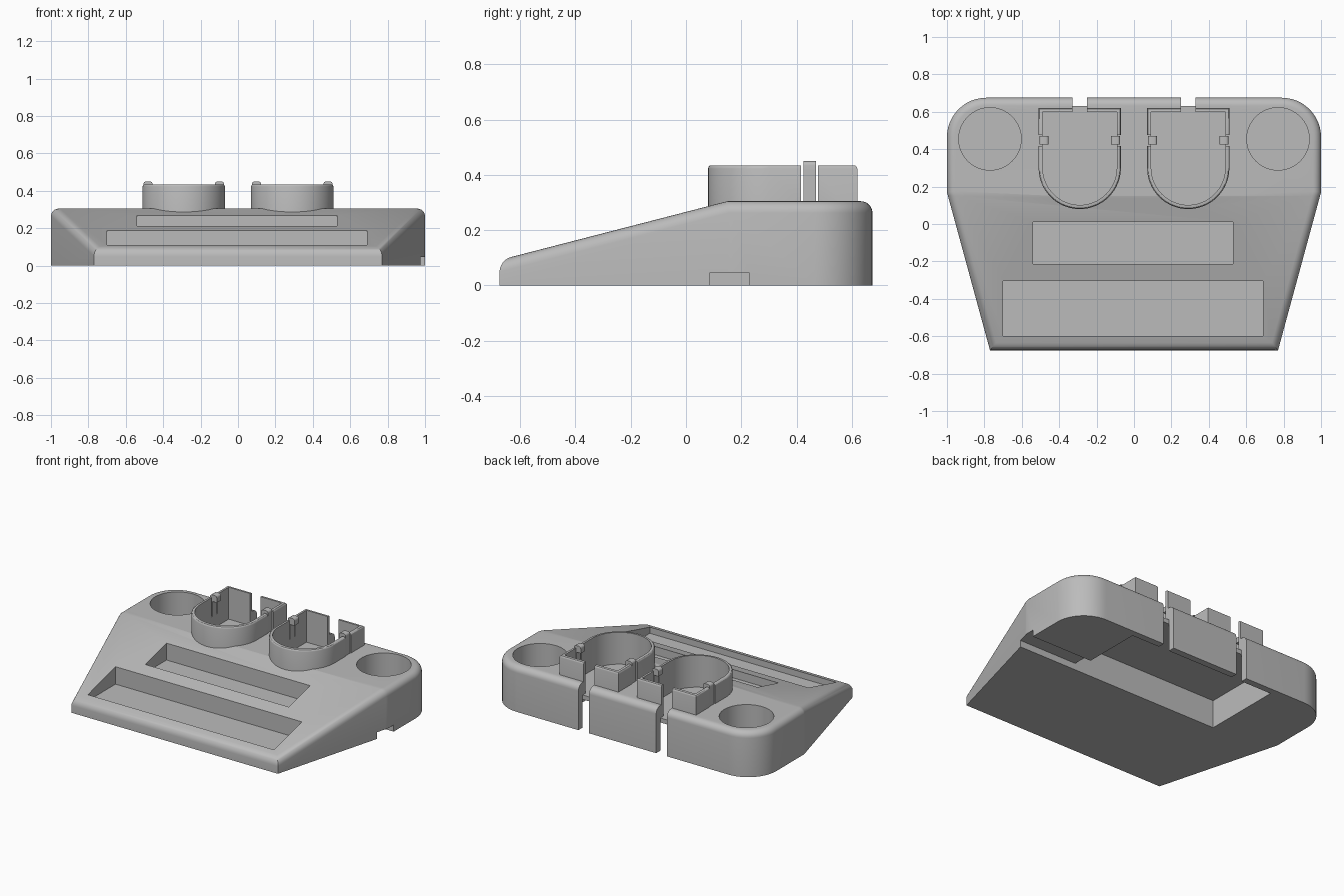
import bpy, bmesh, math
from mathutils import Vector

if "Cube" in bpy.data.objects:
    bpy.data.objects.remove(bpy.data.objects["Cube"])

grey = bpy.data.materials.new("plain grey")
grey.use_nodes = True
COLOUR = (0.5, 0.5, 0.5, 1)
grey.diffuse_color = COLOUR
grey.node_tree.nodes["Principled BSDF"].inputs["Base Color"].default_value = COLOUR


def arc(cx, cy, r, start, end, steps):
    angles = [math.radians(start + (end - start) * i / steps) for i in range(steps + 1)]
    return [(cx + r * math.cos(a), cy + r * math.sin(a)) for a in angles]


def make_object(name, bm):
    bmesh.ops.recalc_face_normals(bm, faces=bm.faces)
    mesh = bpy.data.meshes.new(name)
    bm.to_mesh(mesh)
    bm.free()
    mesh.materials.append(grey)
    obj = bpy.data.objects.new(name, mesh)
    bpy.context.collection.objects.link(obj)
    return obj


def prism_bmesh(outline, z0, z1):
    bm = bmesh.new()
    base = bm.faces.new([bm.verts.new((x, y, z0)) for x, y in outline])
    top = bmesh.ops.extrude_face_region(bm, geom=[base])["geom"]
    verts = [g for g in top if isinstance(g, bmesh.types.BMVert)]
    bmesh.ops.translate(bm, verts=verts, vec=(0, 0, z1 - z0))
    bmesh.ops.recalc_face_normals(bm, faces=bm.faces)
    return bm


def round_rim(bm, radius, segments):
    """Bevel the edges where upward faces meet upright walls."""
    bm.normal_update()
    rim = []
    for e in bm.edges:
        nz = sorted(f.normal.z for f in e.link_faces)
        if len(nz) == 2 and abs(nz[0]) < 0.1 and nz[1] > 0.5:
            rim.append(e)
    bmesh.ops.bevel(bm, geom=rim, offset=radius, segments=segments,
                    profile=0.5, affect='EDGES')


def prism(name, outline, z0, z1):
    return make_object(name, prism_bmesh(outline, z0, z1))


def box(name, x0, x1, y0, y1, z0, z1):
    return prism(name, [(x0, y0), (x1, y0), (x1, y1), (x0, y1)], z0, z1)


def cut(obj, cutters):
    """Subtract each cutter, then discard it."""
    for c in cutters:
        mod = obj.modifiers.new("cut", 'BOOLEAN')
        mod.operation, mod.solver, mod.object = 'DIFFERENCE', 'EXACT', c
    graph = bpy.context.evaluated_depsgraph_get()
    mesh = bpy.data.meshes.new_from_object(obj.evaluated_get(graph))
    obj.modifiers.clear()
    obj.data = mesh
    for c in cutters:
        bpy.data.objects.remove(c)


def smooth(obj):
    bpy.ops.object.select_all(action='DESELECT')
    obj.select_set(True)
    bpy.context.view_layer.objects.active = obj
    bpy.ops.object.shade_smooth_by_angle(angle=math.radians(30))


def tub_outline(cx, inset):
    r = 0.22 - inset
    back = 0.62 - inset
    return arc(cx, 0.3, r, 180, 360, 32) + [(cx + r, back), (cx - r, back)]


# Wedge-shaped base with rounded rear corners
footprint = ([(-0.77, -0.675), (0.77, -0.675), (1, 0.17)]
             + arc(0.79, 0.465, 0.21, 0, 90, 12)
             + arc(-0.79, 0.465, 0.21, 90, 180, 12) + [(-1, 0.17)])
FLOOR, TOP, CREASE = 0.22, 0.305, 0.15
bm = prism_bmesh(footprint, 0, TOP)
bmesh.ops.bisect_plane(bm, geom=bm.verts[:] + bm.edges[:] + bm.faces[:],
                       plane_co=(0, CREASE, 0), plane_no=(0, 1, 0))
for v in bm.verts:
    if v.co.z > 0.2 and v.co.y < CREASE:
        v.co.z = TOP - (CREASE - v.co.y) * 0.258
round_rim(bm, 0.042, 6)
base = make_object("base", bm)

# Two trays, underside pocket and side cable channel
cutters = [
    box("front_tray_cut", -0.70, 0.69, -0.60, -0.305, 0.07, 1),
    box("middle_tray_cut", -0.54, 0.53, -0.215, 0.01, 0.155, 1),
    box("underside_pocket_cut", -0.56, 0.54, 0.085, 0.63, -0.1, 0.19),
    box("cable_channel_cut", 0.5, 1.1, 0.085, 0.23, -0.1, 0.045),
]
for side in (-1, 1):
    cx = side * 0.29
    cutters += [
        prism("cup_cut", arc(side * 0.77, 0.455, 0.167, 0, 354.375, 63), 0.05, 1),
        prism("tub_cut", tub_outline(cx, 0.01), FLOOR, 1),
        box("rear_slot_cut", cx - 0.04, cx + 0.04, 0.63, 0.8, -0.1, 1),
        box("rear_gap_cut", cx - 0.04, cx + 0.04, 0.58, 0.64, FLOOR, 1),
    ]
cut(base, cutters)
smooth(base)

# Raised tubs with a rear gap and a snap clip on each side
for side, label in ((-1, "right"), (1, "left")):
    cx = side * 0.29
    bm = prism_bmesh(tub_outline(cx, 0), FLOOR - 0.01, 0.435)
    round_rim(bm, 0.012, 3)
    tub = make_object(label + "_tub_wall", bm)
    cut(tub, [
        prism("tub_hollow", tub_outline(cx, 0.022), 0, 1),
        box("tub_rear_gap", cx - 0.04, cx + 0.04, 0.55, 0.7, 0, 1),
        box("tub_clip_gap", cx - 0.4, cx + 0.4, 0.417, 0.477, TOP, 1),
    ])
    smooth(tub)
    for s in (-1, 1):
        outer = cx + s * 0.216
        stem = sorted((outer, outer - s * 0.018))
        knob = sorted((outer, outer - s * 0.05))
        box(label + "_clip_stem", *stem, 0.425, 0.47, FLOOR, 0.42)
        bm = prism_bmesh([(knob[0], 0.425), (knob[1], 0.425),
                          (knob[1], 0.47), (knob[0], 0.47)], 0.405, 0.45)
        across = [e for e in bm.edges
                  if abs(e.verts[0].co.y - e.verts[1].co.y) > 0.01
                  and e.verts[0].co.z > 0.43]
        bmesh.ops.bevel(bm, geom=across, offset=0.015, segments=4,
                        profile=0.5, affect='EDGES')
        smooth(make_object(label + "_clip_knob", bm))
